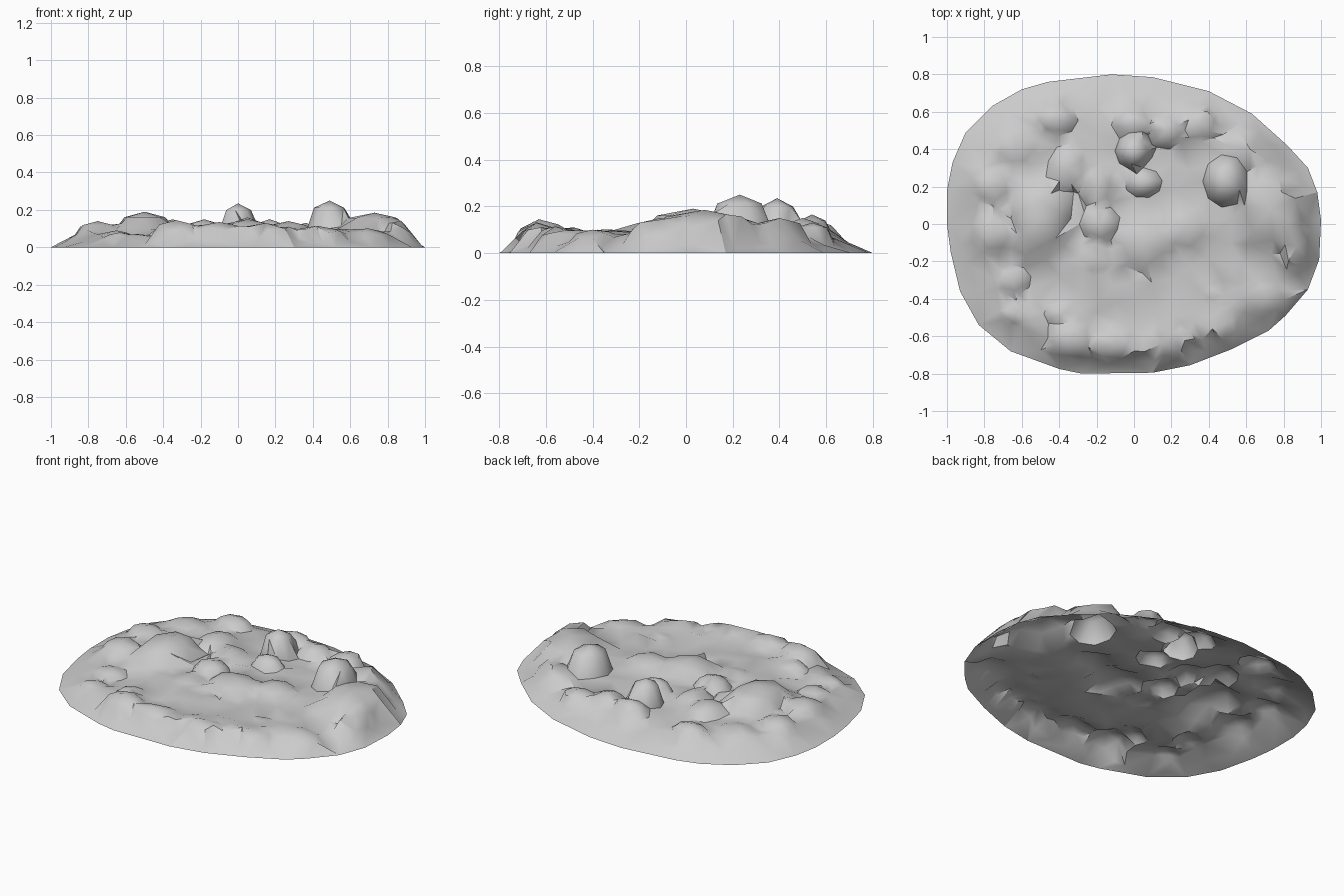
import bpy, math, random
from mathutils import Vector
from mathutils.geometry import delaunay_2d_cdt

if "Cube" in bpy.data.objects:
    bpy.data.objects.remove(bpy.data.objects["Cube"])

random.seed(7)

# Footprint outline (x, y), counter-clockwise
outline = [(1, .02), (.98, .17), (.93, .3), (.82, .42), (.63, .59), (.4, .71), (.1, .785),
           (-.12, .8), (-.46, .76), (-.6, .72), (-.76, .63), (-.9, .49), (-.97, .33),
           (-1, .18), (-1, 0), (-.98, -.15), (-.93, -.36), (-.83, -.54), (-.66, -.68),
           (-.4, -.775), (-.28, -.8), (.1, -.795), (.3, -.755), (.52, -.67), (.72, -.57),
           (.81, -.49), (.93, -.35), (.99, -.19)]

# Stones: x, y, half width, half depth, top height
stones = [(-.5, .03, .16, .22, .19), (0, .39, .10, .10, .235), (.05, .22, .10, .08, .16),
          (.05, -.11, .16, .15, .15), (.27, -.03, .14, .13, .14), (.49, .23, .12, .14, .25),
          (.73, .08, .20, .24, .185), (.87, -.12, .09, .15, .155), (.62, .40, .17, .14, .15),
          (0, .54, .12, .08, .165), (.17, .50, .10, .10, .15), (-.42, .56, .12, .09, .14),
          (-.63, .40, .13, .10, .12), (-.76, .20, .12, .10, .13), (-.75, -.05, .12, .12, .14),
          (-.35, .30, .11, .13, .15), (-.20, .20, .10, .12, .14), (-.18, 0, .11, .10, .15),
          (-.20, -.18, .10, .10, .12), (-.33, -.63, .13, .12, .145), (-.10, -.65, .16, .10, .135),
          (.15, -.64, .18, .09, .13), (.42, -.56, .18, .09, .115), (.70, -.40, .15, .10, .10),
          (-.38, -.48, .10, .08, .11), (.48, -.38, .12, .08, .10), (-.63, -.48, .09, .07, .08),
          (-.65, -.30, .10, .08, .09), (.36, .54, .10, .10, .13)]


def edge_distance(x, y):
    """Distance inside the outline (negative outside)."""
    best = 9
    for (ax, ay), (bx, by) in zip(outline, outline[1:] + outline[:1]):
        ex, ey = bx - ax, by - ay
        best = min(best, (ex * (y - ay) - ey * (x - ax)) / math.hypot(ex, ey))
    return best


def height(x, y):
    d = edge_distance(x, y)
    if d < .004:
        return 0
    level = .06 if x < -.45 and y < -.2 else .09
    ground = level * min(1, d / .17) + random.uniform(-.012, .012) * min(1, d / .1)
    z = ground
    for sx, sy, rx, ry, top in stones:
        q = math.hypot((x - sx) / rx, (y - sy) / ry)
        if q < .72:
            z = max(z, top * (1 - .22 * q))
        elif q < 1:
            t = (q - .72) / .28
            z = max(z, top * .84 * (1 - t) + ground * t)
    return max(.005, min(z, d * 1.15))


# Scatter of surface points: stone centres, shoulders and feet, plus loose ground
points = [Vector(p) for p in outline]
count = len(points)


def add_point(x, y, gap):
    if edge_distance(x, y) > .035:
        p = Vector((x, y))
        if all((p - o).length > gap for o in points):
            points.append(p)


for sx, sy, rx, ry, top in stones:
    add_point(sx, sy, .01)
for ring, sides in ((.7, 7), (1.02, 9)):
    for sx, sy, rx, ry, top in stones:
        turn = random.uniform(0, 6)
        for i in range(sides):
            a = turn + math.tau * i / sides
            add_point(sx + ring * rx * math.cos(a), sy + ring * ry * math.sin(a), .025)
for i in range(-10, 11):
    for j in range(-8, 9):
        add_point(i * .1 + random.uniform(-.03, .03), j * .1 + random.uniform(-.03, .03), .055)

# Open rubble shell
rim = [(i, (i + 1) % count) for i in range(count)]
flat, _, faces, *_ = delaunay_2d_cdt(points, rim, [], 1, 1e-5)
mesh = bpy.data.meshes.new("rubble_pile")
mesh.from_pydata([(p.x, p.y, height(p.x, p.y)) for p in flat], [], faces)
mesh.update()
pile = bpy.data.objects.new("rubble_pile", mesh)
bpy.context.collection.objects.link(pile)
bpy.context.view_layer.objects.active = pile
pile.select_set(True)
bpy.ops.object.shade_smooth_by_angle(angle=math.radians(45))
